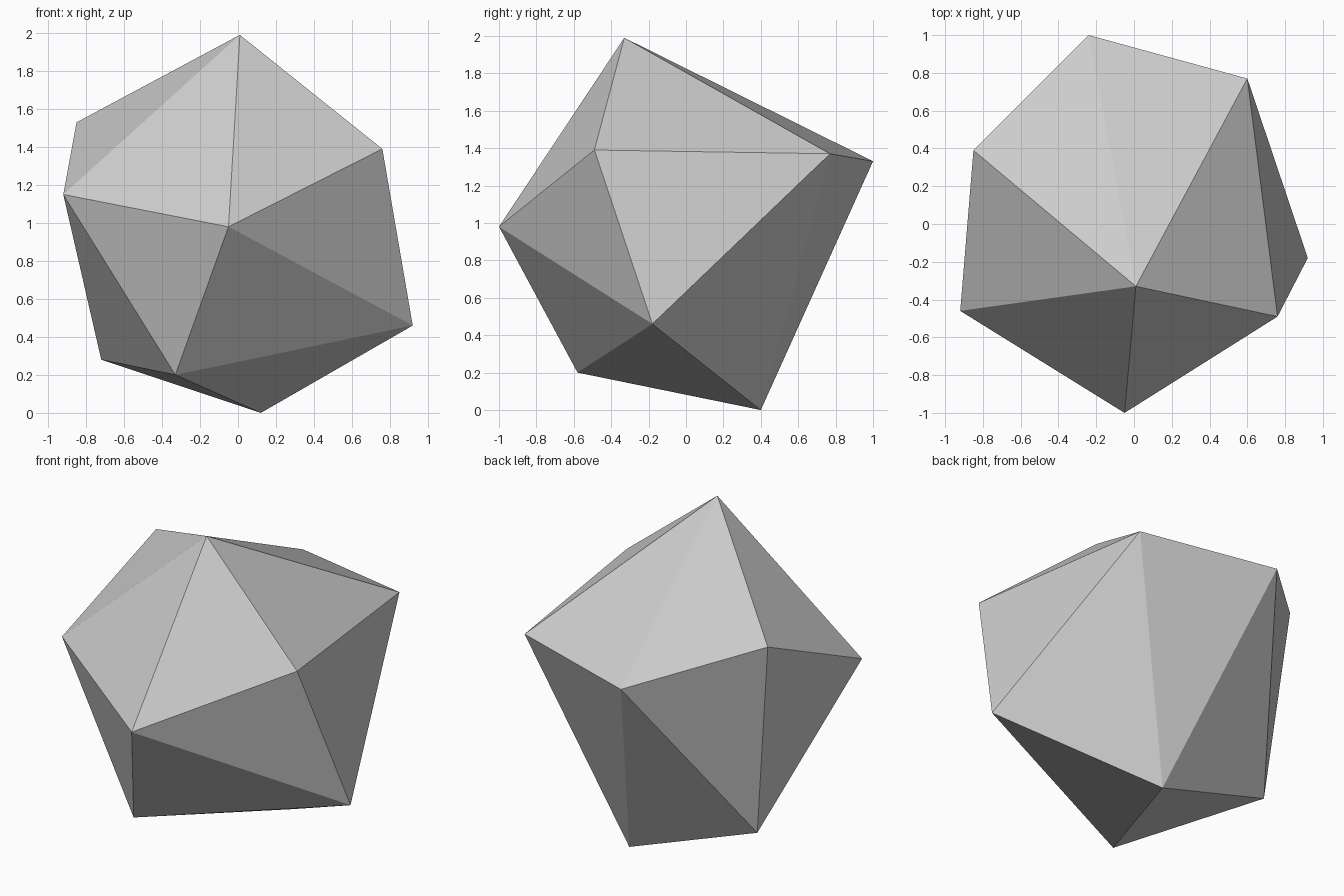
import bpy
import bmesh

cube = bpy.data.objects.get("Cube")
if cube:
    bpy.data.objects.remove(cube, do_unlink=True)

# Plain grey stone material
grey = bpy.data.materials.new("light_grey")
grey.use_nodes = True
colour = (0.6, 0.6, 0.6, 1)
grey.diffuse_color = colour
grey.node_tree.nodes["Principled BSDF"].inputs["Base Color"].default_value = colour

# Corners of the rock: peak, belt and base
corners = {
    "peak": (0.01, -0.33, 1.99),
    "front": (-0.05, -1.0, 0.98),
    "front_left": (0.76, -0.49, 1.39),
    "back_left": (0.6, 0.77, 1.37),
    "back": (-0.24, 1.0, 1.33),
    "back_right": (-0.85, 0.39, 1.53),
    "front_right": (-0.92, -0.46, 1.15),
    "low_left": (0.92, -0.18, 0.46),
    "low_front": (-0.33, -0.58, 0.2),
    "low_right": (-0.72, 0.31, 0.28),
    "base": (0.12, 0.4, 0),
}

bm = bmesh.new()
vert = {name: bm.verts.new(co) for name, co in corners.items()}


def fan(centre, ring):
    """Triangles from one corner to each pair of neighbours along a path."""
    names = ring.split()
    for a, b in zip(names, names[1:]):
        bm.faces.new((vert[centre], vert[a], vert[b]))


# Upper facets
fan("peak", "front front_left back_left back back_right front_right front")
# Side facets
fan("low_left", "low_front front front_left back_left base")
fan("low_right", "low_front front_right back_right back base")
fan("low_front", "front front_right")
fan("back", "back_left base")
# Underside facets
fan("base", "low_left low_front low_right")

bmesh.ops.recalc_face_normals(bm, faces=bm.faces)
mesh = bpy.data.meshes.new("rock")
bm.to_mesh(mesh)
bm.free()
mesh.materials.append(grey)
rock = bpy.data.objects.new("rock", mesh)
bpy.context.scene.collection.objects.link(rock)
